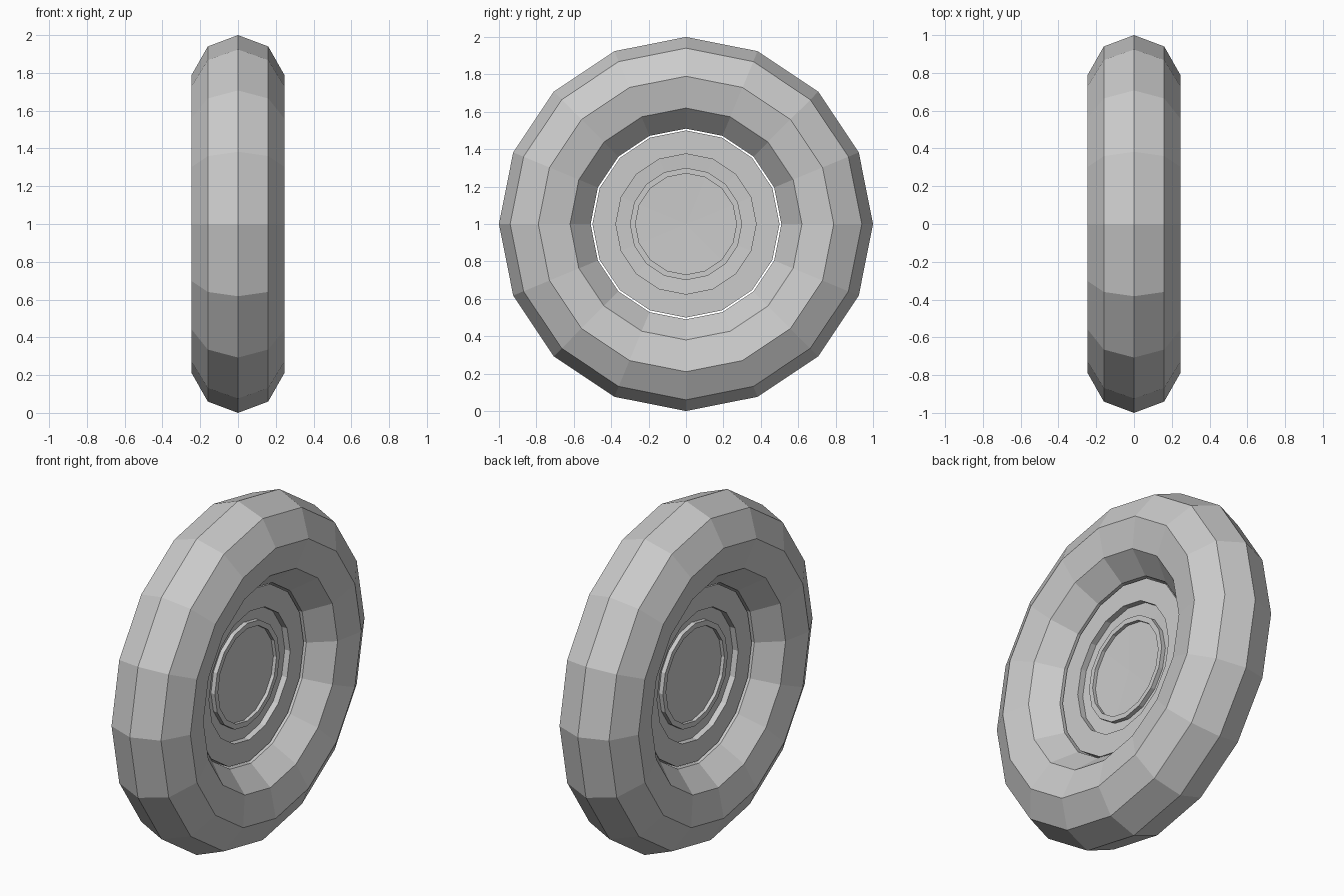
import bpy, bmesh
from math import sin, cos, pi

if "Cube" in bpy.data.objects:
    bpy.data.objects.remove(bpy.data.objects["Cube"])

SIDES = 16
CENTRE_Z = 1.0


def lathe(name, profile, closed):
    """Spin a list of (x, radius) points around the horizontal x axle."""
    bm = bmesh.new()
    rings = []
    for i in range(SIDES):
        a = 2 * pi * i / SIDES
        rings.append([bm.verts.new((x, r * sin(a), CENTRE_Z + r * cos(a)))
                      for x, r in profile])
    n = len(profile)
    for i in range(SIDES):
        a, b = rings[i], rings[(i + 1) % SIDES]
        for j in range(n if closed else n - 1):
            k = (j + 1) % n
            bm.faces.new((a[j], a[k], b[k], b[j]))
    # Merge the points lying on the axle, which leaves triangle fans there
    bmesh.ops.remove_doubles(bm, verts=bm.verts, dist=1e-5)
    bmesh.ops.recalc_face_normals(bm, faces=bm.faces)
    mesh = bpy.data.meshes.new(name)
    bm.to_mesh(mesh)
    bm.free()
    obj = bpy.data.objects.new(name, mesh)
    bpy.context.collection.objects.link(obj)
    return obj


def both_sides(half):
    """Mirror a +x half profile to -x without repeating points at x = 0."""
    return half + [(-x, r) for x, r in reversed(half) if x > 0]


# Tyre: rounded closed ring with a flat inner bore
tyre_half = [(0, 1.0), (0.16, 0.94), (0.245, 0.79), (0.21, 0.62), (0.085, 0.51)]
lathe("tyre", both_sides(tyre_half), True)

# Hub: flat rim, stepped recess, raised lip and shallow dished cap
hub_half = [(0.035, 0.0), (0.04, 0.27), (0.06, 0.27), (0.06, 0.30),
            (0.035, 0.30), (0.04, 0.375), (0.075, 0.375), (0.075, 0.50)]
lathe("hub", both_sides(hub_half), False)
